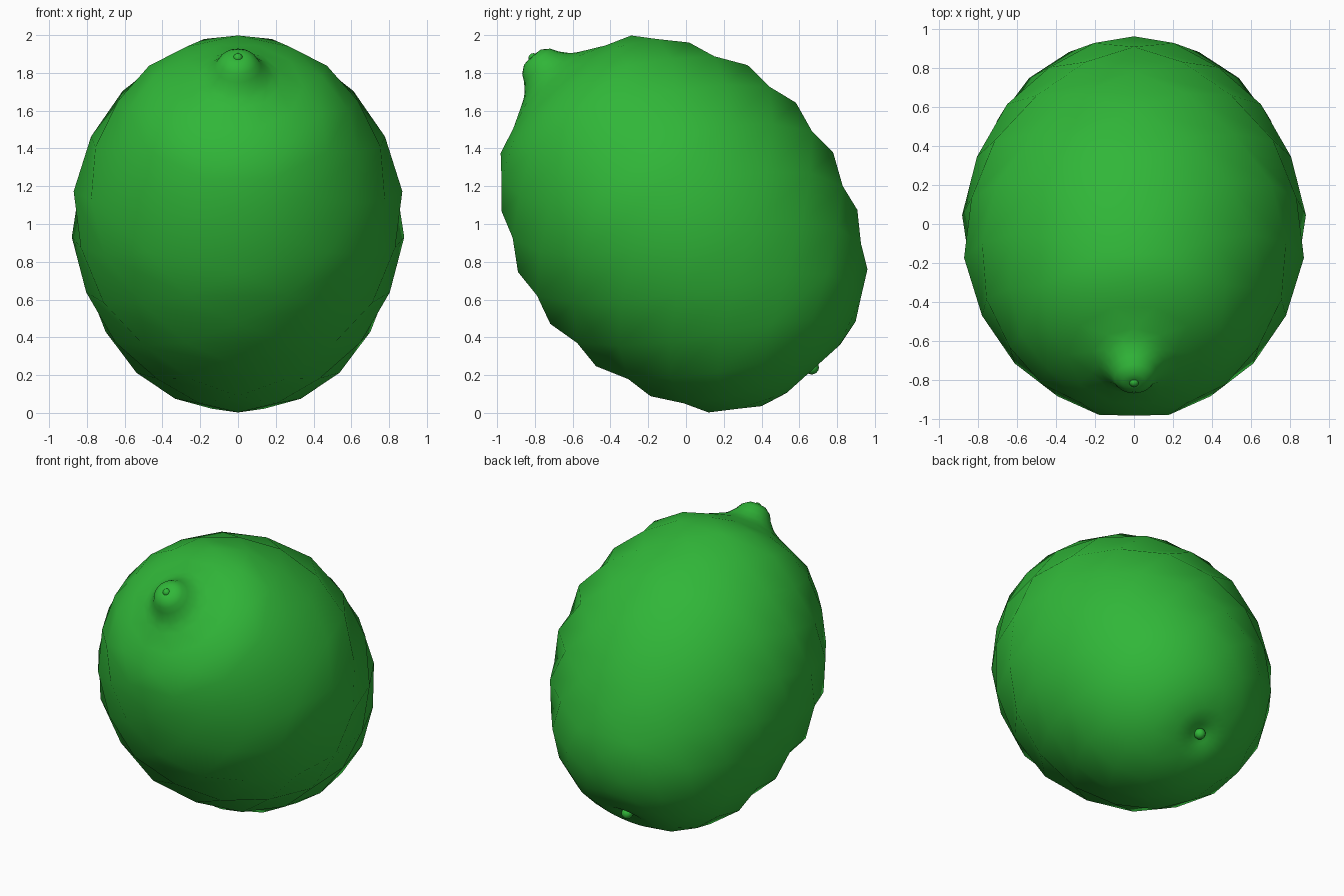
import bpy, bmesh, math
from mathutils import Matrix, Vector

if "Cube" in bpy.data.objects:
    bpy.data.objects.remove(bpy.data.objects["Cube"])

TILT = math.radians(42)
CENTRE = Vector((0, -0.01, 0.992))
# local +z is the fruit axis, leaning towards the front (-y)
PLACE = Matrix.Translation(CENTRE) @ Matrix.Rotation(TILT, 4, 'X')

peel = bpy.data.materials.new("green_peel")
peel.diffuse_color = (0.03, 0.47, 0.04, 1)
peel.use_nodes = True
peel.node_tree.nodes["Principled BSDF"].inputs["Base Color"].default_value = peel.diffuse_color

# (height, radius) along the axis
NIPPLE = [(1.203, 0.03), (1.2, 0.06), (1.17, 0.10), (1.13, 0.122), (1.085, 0.16), (1.065, 0.185)]
BODY = [(1.04, 0.23), (0.987, 0.345), (0.935, 0.465), (0.83, 0.582), (0.702, 0.668),
        (0.559, 0.755), (0.406, 0.818), (0.244, 0.87), (0.087, 0.875), (-0.083, 0.88),
        (-0.241, 0.845), (-0.407, 0.803), (-0.552, 0.737), (-0.698, 0.664),
        (-0.822, 0.566), (-0.915, 0.455), (-0.985, 0.335)]
DIMPLE = [(-1.022, 0.19), (-1.022, 0.12), (-1.012, 0.07), (-1.0, 0.03)]


def finish(bm, name):
    bmesh.ops.recalc_face_normals(bm, faces=bm.faces)
    bm.transform(PLACE)
    me = bpy.data.meshes.new(name)
    bm.to_mesh(me)
    bm.free()
    for p in me.polygons:
        p.use_smooth = True
    me.materials.append(peel)
    ob = bpy.data.objects.new(name, me)
    bpy.context.collection.objects.link(ob)


def ring(bm, z, r, n, shift=0.0):
    # angle 0 lies on local +y so the mesh is mirrored across x
    return [bm.verts.new((r * math.sin(t), r * math.cos(t), z))
            for t in (2 * math.pi * (i + shift) / n for i in range(n))]


def quads(bm, a, b):
    n = len(a)
    for i in range(n):
        bm.faces.new((a[i], a[(i + 1) % n], b[(i + 1) % n], b[i]))


def fan_join(bm, coarse, fine):
    # join a 10-sided ring to a 20-sided ring
    n, m = len(coarse), len(fine)
    for j in range(n):
        v, w = coarse[j], coarse[(j + 1) % n]
        f = [fine[(2 * j + k) % m] for k in (-1, 0, 1)]
        bm.faces.new((v, f[0], f[1]))
        bm.faces.new((v, f[1], f[2]))
        bm.faces.new((v, f[2], w))


# fruit body: staggered 10-sided rings, finer rings at both ends
bm = bmesh.new()
top = [ring(bm, z, r, 20) for z, r in NIPPLE]
mid = [ring(bm, z, r, 10, 0.5 * (k % 2)) for k, (z, r) in enumerate(BODY)]
low = [ring(bm, z, r, 20) for z, r in DIMPLE]
for part in (top, low):
    for a, b in zip(part, part[1:]):
        quads(bm, a, b)
for k, (a, b) in enumerate(zip(mid, mid[1:])):
    for i in range(10):
        j = (i + 1) % 10
        if k % 2 == 0:
            bm.faces.new((a[i], a[j], b[i]))
            bm.faces.new((a[j], b[j], b[i]))
        else:
            bm.faces.new((a[i], b[j], b[i]))
            bm.faces.new((a[i], a[j], b[j]))
fan_join(bm, mid[0], top[-1])
fan_join(bm, mid[-1], low[0])
bm.faces.new(top[0])
bm.faces.new(low[-1])
finish(bm, "fruit_body")

# small beads at the blossom tip and in the stem dimple
for name, z, r in (("tip_bead", 1.193, 0.026), ("stem_bead", -1.01, 0.038)):
    bm = bmesh.new()
    bmesh.ops.create_uvsphere(bm, u_segments=12, v_segments=8, radius=r,
                              matrix=Matrix.Translation((0, 0, z)))
    finish(bm, name)
